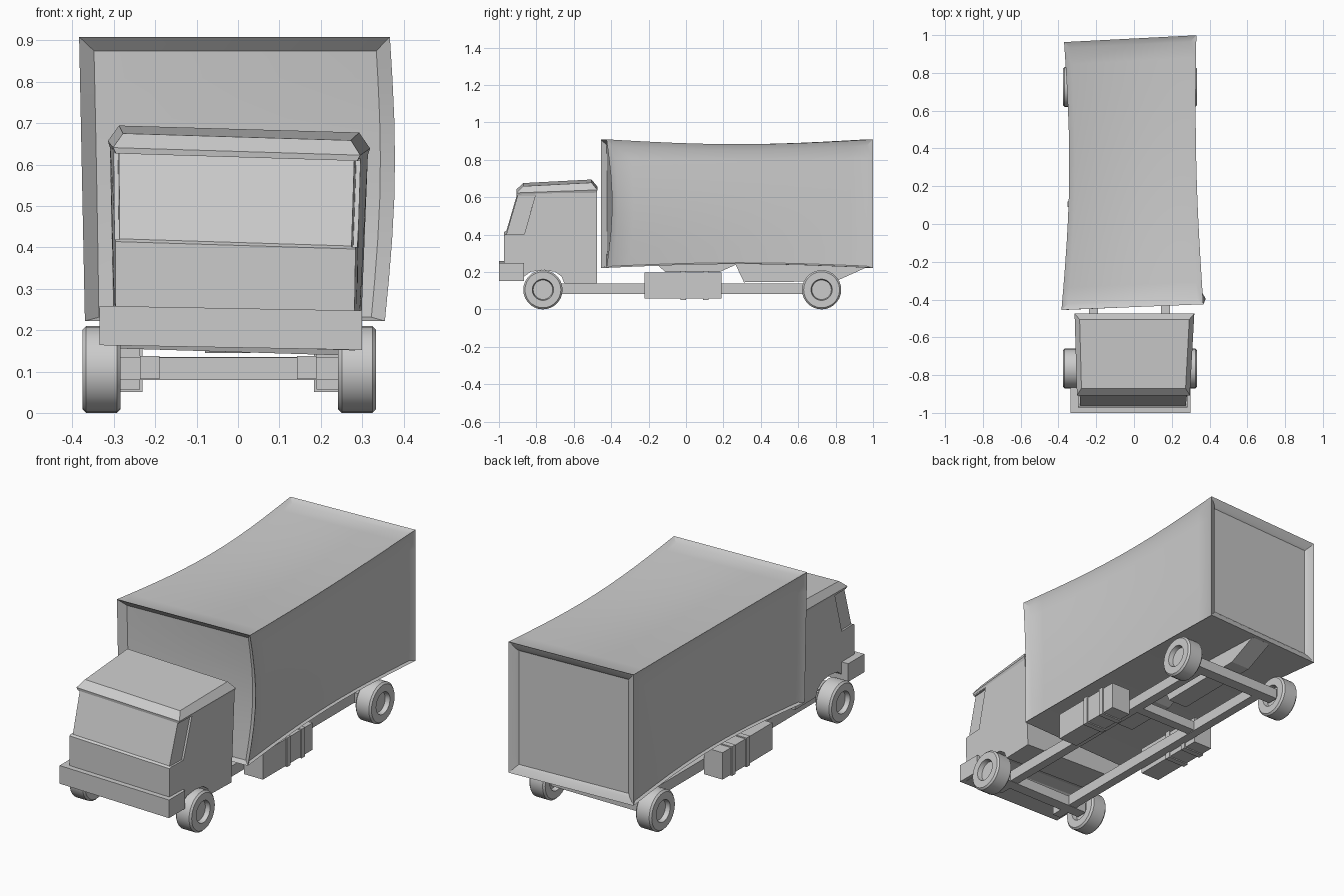
import bpy, bmesh
from math import radians, sin, pi
from mathutils import Matrix, Vector

if "Cube" in bpy.data.objects:
    bpy.data.objects.remove(bpy.data.objects["Cube"])


def finish(name, bm, warp=None, smooth=False):
    bmesh.ops.recalc_face_normals(bm, faces=bm.faces[:])
    if warp:
        for v in bm.verts:
            v.co = warp(v.co)
    me = bpy.data.meshes.new(name)
    bm.to_mesh(me)
    bm.free()
    ob = bpy.data.objects.new(name, me)
    bpy.context.collection.objects.link(ob)
    if smooth:
        bpy.ops.object.select_all(action='DESELECT')
        ob.select_set(True)
        bpy.context.view_layer.objects.active = ob
        bpy.ops.object.shade_smooth_by_angle(angle=radians(25))
    return ob


def add_box(bm, x0, x1, y0, y1, z0, z1):
    m = Matrix.Translation(((x0 + x1) / 2, (y0 + y1) / 2, (z0 + z1) / 2))
    m = m @ Matrix.Diagonal((x1 - x0, y1 - y0, z1 - z0, 1))
    return bmesh.ops.create_cube(bm, size=1, matrix=m)['verts']


def boxes(name, items, warp=None):
    bm = bmesh.new()
    for b in items:
        add_box(bm, *b)
    return finish(name, bm, warp)


def add_prism(bm, pts, x0, x1):
    """Side profile (y, z) extruded across x."""
    f = bm.faces.new([bm.verts.new((x0, y, z)) for y, z in pts])
    g = bmesh.ops.extrude_face_region(bm, geom=[f])['geom']
    for v in g:
        if isinstance(v, bmesh.types.BMVert):
            v.co.x = x1


def lerp(a, b, t):
    return a + (b - a) * t


# cargo box: framed panels, cut into strips and gently warped
Y0, Y1, Z0, Z1 = -0.455, 0.985, 0.222, 0.909


def warp_cargo(p):
    t = (p.y - Y0) / (Y1 - Y0)
    w = (p.z - Z0) / (Z1 - Z0)
    s = (p.x / 0.37 + 1) / 2
    dip = sin(pi * min(max(t, 0), 1))
    bow = sin(pi * min(max(w, 0), 1))
    left = lerp(lerp(-0.37, -0.384, w), -0.37, t) + 0.034 * dip
    right = lerp(lerp(0.355, 0.367, w) + 0.018 * bow, 0.33, t) - 0.018 * dip
    y = p.y + lerp(lerp(0, 0.03, s), lerp(-0.022, 0.014, s), t)
    y += 0.03 * bow * (1 - t) * s
    z = p.z + dip * lerp(0.02, -0.026, w)
    return Vector((lerp(left, right, s), y, z))


bm = bmesh.new()
add_box(bm, -0.37, 0.37, Y0, Y1, Z0, Z1)
bm.normal_update()
panels = [f for f in bm.faces if f.normal.z > -0.5]
rear = next(f for f in panels if f.normal.y > 0.5)
for f in panels:
    bmesh.ops.inset_individual(bm, faces=[f], thickness=0.046,
                               depth=-0.03 if f.normal.y < -0.5 else -0.014)
    if abs(f.normal.z) < 0.5 and f is not rear:      # no lower rail here
        for v in f.verts:
            if v.co.z < Z0 + 0.1:
                v.co.z = Z0 + 0.008
bmesh.ops.inset_individual(bm, faces=[rear], thickness=0.016, depth=-0.01)
cuts = [((0, lerp(Y0, Y1, i / 12), 0), (0, 1, 0)) for i in range(1, 12)]
cuts += [((0, 0, lerp(Z0, Z1, i / 7)), (0, 0, 1)) for i in range(1, 7)]
cuts += [((0, 0, 0), (1, 0, 0))]
for co, no in cuts:
    bmesh.ops.bisect_plane(bm, geom=bm.verts[:] + bm.edges[:] + bm.faces[:],
                           plane_co=co, plane_no=no, dist=1e-5)
finish("cargo_box", bm, warp_cargo, smooth=True)

# hump below the cargo floor
bm = bmesh.new()
add_prism(bm, [(-0.15, 0.235), (-0.11, 0.20), (0.18, 0.20), (0.28, 0.245)], -0.08, 0.03)
add_prism(bm, [(0.26, 0.25), (0.31, 0.145), (0.80, 0.15), (0.96, 0.222), (0.94, 0.24)],
          -0.08, 0.03)
finish("floor_hump", bm)


# cab: side profile with wheel arch, widening upward and backward
def warp_cab(p):
    t = (p.y + 0.97) / 0.5
    w = (p.z - 0.15) / 0.5
    left = lerp(-0.296, lerp(-0.300, -0.310, w), t)
    right = lerp(lerp(0.28, 0.288, w), lerp(0.295, 0.315, w), t)
    return Vector((lerp(left, right, (p.x + 1) / 2), p.y, p.z - 0.009 * p.x))


arch = [(-0.65, 0.147), (-0.665, 0.185), (-0.70, 0.21), (-0.765, 0.22),
        (-0.83, 0.21), (-0.865, 0.185), (-0.875, 0.16)]
bm = bmesh.new()
add_prism(bm, [(-0.972, 0.16), (-0.972, 0.405), (-0.96, 0.412), (-0.895, 0.635),
               (-0.476, 0.645), (-0.476, 0.147)] + arch, -1, 1)
cab = finish("cab", bm, warp_cab)

# side window recesses
bm = bmesh.new()
for x0, x1 in ((-1.1, -0.965), (0.965, 1.1)):
    add_prism(bm, [(-0.99, 0.41), (-0.865, 0.41), (-0.805, 0.622), (-0.925, 0.622)], x0, x1)
cutter = finish("window_cutter", bm, warp_cab)
cutter.hide_render = True
cutter.hide_viewport = False
cutter.display_type = 'WIRE'
mod = cab.modifiers.new("windows", 'BOOLEAN')
mod.object = cutter
mod.operation = 'DIFFERENCE'
mod.solver = 'EXACT'

# chamfered roof cap
bm = bmesh.new()
rings = []
for hw, y0, y1, zf, zb in ((0.99, -0.905, -0.480, 0.618, 0.622),
                           (1.015, -0.907, -0.474, 0.632, 0.648),
                           (0.93, -0.870, -0.505, 0.667, 0.686)):
    rings.append([bm.verts.new(c) for c in ((-hw, y0, zf), (hw, y0, zf),
                                            (hw, y1, zb), (-hw, y1, zb))])
for a, b in zip(rings, rings[1:]):
    for i in range(4):
        bm.faces.new((a[i], a[(i + 1) % 4], b[(i + 1) % 4], b[i]))
bm.faces.new(rings[0])
bm.faces.new(rings[-1])
finish("cab_roof", bm, warp_cab)

# bumper wrapping the cab nose, slightly tilted
boxes("front_bumper", [(-0.335, 0.30, -1.0, -0.866, 0.158, 0.253)],
      lambda p: Vector((p.x, p.y, p.z - 0.018 * (p.x + 0.02))))

# chassis rails, cross member and axles
boxes("chassis", [(-0.237, -0.19, -0.86, 0.74, 0.082, 0.138),
                  (0.143, 0.19, -0.86, 0.74, 0.082, 0.138),
                  (-0.19, 0.143, 0.19, 0.24, 0.085, 0.135)])
boxes("axles", [(-0.30, 0.255, y - 0.03, y + 0.03, 0.08, 0.134) for y in (-0.765, 0.725)])

# strapped side tanks
tanks = []
for a, b in ((-0.345, -0.237), (0.19, 0.30)):
    tanks.append((a, b, -0.222, 0.19, 0.057, 0.198))
    for y in (-0.03, 0.09):
        tanks.append((a - 0.006, b + 0.006, y, y + 0.03, 0.051, 0.204))
boxes("side_tanks", tanks)

# wheels: lathed tyre with recessed hub on both faces
side = [(0.022, 0), (0.022, 0.052), (0.046, 0.057), (0.046, 0.096), (0.037, 0.105)]
prof = side + [(-x, r) for x, r in reversed(side)]
for label, wy in (("front", -0.765), ("rear", 0.725)):
    for hand, wx in (("left", -0.33), ("right", 0.288)):
        bm = bmesh.new()
        vs = [bm.verts.new((x, 0, r)) for x, r in prof]
        es = [bm.edges.new(e) for e in zip(vs, vs[1:])]
        bmesh.ops.spin(bm, geom=vs + es, cent=(0, 0, 0), axis=(1, 0, 0),
                       angle=2 * pi, steps=28)
        bmesh.ops.remove_doubles(bm, verts=bm.verts[:], dist=1e-4)
        wheel = finish(f"{label}_{hand}_wheel", bm, smooth=True)
        wheel.location = (wx, wy, 0.105)
